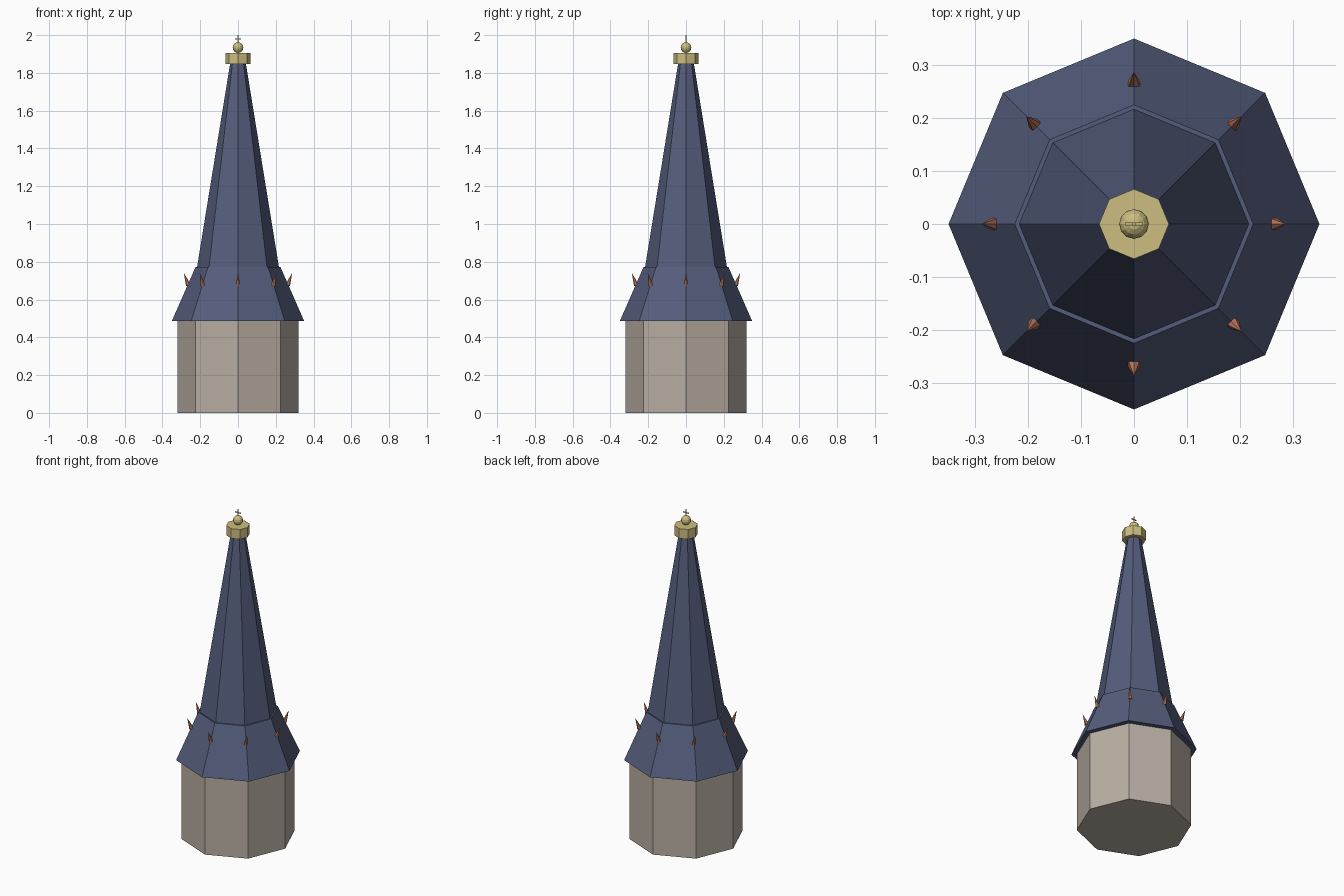
import bpy, math
from mathutils import Vector

if "Cube" in bpy.data.objects:
    bpy.data.objects.remove(bpy.data.objects["Cube"])


def srgb(r, g, b):
    f = lambda c: c / 12.92 if c <= 0.04045 else ((c + 0.055) / 1.055) ** 2.4
    return (f(r / 255), f(g / 255), f(b / 255), 1)


def material(name, *rgb):
    m = bpy.data.materials.new(name)
    m.diffuse_color = srgb(*rgb)
    m.use_nodes = True
    m.node_tree.nodes["Principled BSDF"].inputs["Base Color"].default_value = m.diffuse_color
    return m


stone = material("stone", 184, 174, 162)
slate = material("blue slate", 84, 93, 124)
gold = material("gold", 204, 189, 128)
copper = material("copper", 190, 122, 96)


def finish(name, mat):
    ob = bpy.context.object
    ob.name = name
    ob.data.materials.append(mat)
    return ob


def frustum(name, mat, r1, r2, z1, z2, sides=8):
    # Octagonal section with corners on the x and y axes
    bpy.ops.mesh.primitive_cone_add(vertices=sides, radius1=r1, radius2=r2,
                                    depth=z2 - z1, location=(0, 0, (z1 + z2) / 2))
    return finish(name, mat)


def box(name, mat, size, z):
    bpy.ops.mesh.primitive_cube_add(size=1, location=(0, 0, z))
    ob = finish(name, mat)
    ob.scale = size
    return ob


# Tower and two-stage roof
frustum("tower_body", stone, 0.32, 0.32, 0, 0.487)
frustum("roof_skirt", slate, 0.35, 0.225, 0.487, 0.772)
frustum("spire", slate, 0.217, 0.04, 0.77, 1.86)

# Finial: collar, ball and cross
frustum("collar", gold, 0.066, 0.066, 1.846, 1.906)
bpy.ops.mesh.primitive_uv_sphere_add(segments=12, ring_count=8, radius=0.028,
                                     location=(0, 0, 1.934))
finish("finial_ball", gold)
box("cross_post", gold, (0.005, 0.005, 0.046), 1.977)
box("cross_bar", gold, (0.034, 0.005, 0.005), 1.98)

# Small hooks on the corners of the skirt, leaning outward
for i in range(8):
    a = i * math.pi / 4
    out = Vector((math.cos(a), math.sin(a), 0))
    base = out * 0.263 + Vector((0, 0, 0.675))
    tip = out * 0.287 + Vector((0, 0, 0.742))
    axis = tip - base
    bpy.ops.mesh.primitive_cone_add(vertices=6, radius1=0.013, radius2=0,
                                    depth=axis.length, location=(base + tip) / 2,
                                    rotation=axis.to_track_quat('Z', 'Y').to_euler())
    finish(f"roof_hook_{i + 1}", copper)
